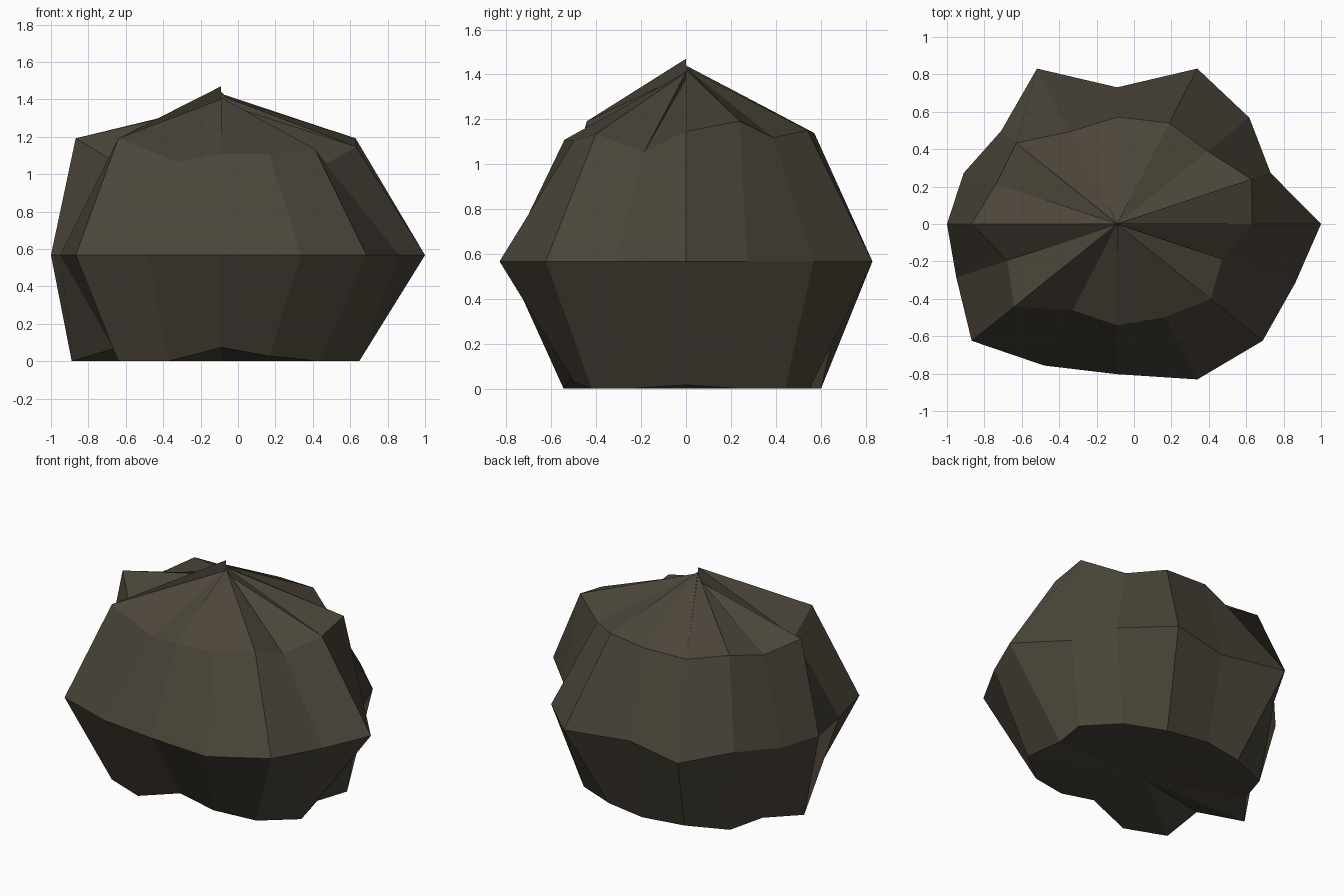
import bpy, bmesh, math

if "Cube" in bpy.data.objects:
    bpy.data.objects.remove(bpy.data.objects["Cube"])

N = 16
CX, CZ = -0.09, 0.567         # axis position and belt height
SQUASH = 0.803                # y and z squash of the boulder

# Uneven radii for each ring, anticlockwise from +x in 22.5 degree steps
upper = [1.02, 1.10, 0.97, 1.03, 1.007, 0.94, 1.08, 0.99,
         1.10, 0.90, 1.10, 0.88, 0.954, 0.95, 1.00, 0.858]
belt = [1.09, 0.888, 1.00, 1.12, 0.91, 1.12, 0.877, 0.888,
        0.91, 0.931, 1.10, 1.02, 1.00, 1.12, 1.10, 1.03]
lower = [0.97, 1.13, 1.10, 1.05, 1.06, 1.05, 1.10, 0.97,
         1.13, 0.88, 1.10, 1.04, 0.87, 0.95, 1.05, 1.13]
# Each top facet ends at its own tip height, giving the split peak
tips = [1.42, 1.43, 1.43, 1.44, 1.44, 1.43, 1.40, 1.38,
        1.37, 1.47, 1.40, 1.40, 1.41, 1.41, 1.41, 1.38]

bm = bmesh.new()


def ring(radii, lat):
    """Noisy ring of the squashed sphere, flattened at the ground."""
    out = []
    for i, r in enumerate(radii):
        a = 2 * math.pi * i / N
        h = r * math.cos(lat)
        z = max(0.0, CZ + SQUASH * r * math.sin(lat))
        out.append(bm.verts.new((CX + h * math.cos(a), SQUASH * h * math.sin(a), z)))
    return out


rings = [ring(upper, math.pi / 4), ring(belt, 0), ring(lower, -math.pi / 4)]
peak = [bm.verts.new((CX, 0, z)) for z in tips]
bottom = bm.verts.new((CX, 0, 0))

for i in range(N):
    j = (i + 1) % N
    # top facet, and the thin upright step to the next tip
    bm.faces.new((peak[i], rings[0][i], rings[0][j]))
    if tips[i] != tips[j]:
        bm.faces.new((peak[i], rings[0][j], peak[j]))
    # sides
    for up, lo in zip(rings, rings[1:]):
        bm.faces.new((up[j], up[i], lo[i], lo[j]))
    # underside
    bm.faces.new((bottom, rings[2][j], rings[2][i]))

mesh = bpy.data.meshes.new("boulder")
bm.to_mesh(mesh)
bm.free()

stone = bpy.data.materials.new("dark brown stone")
stone.diffuse_color = (0.071, 0.060, 0.042, 1)
stone.use_nodes = True
stone.node_tree.nodes["Principled BSDF"].inputs["Base Color"].default_value = stone.diffuse_color
mesh.materials.append(stone)

boulder = bpy.data.objects.new("boulder", mesh)
bpy.context.collection.objects.link(boulder)
